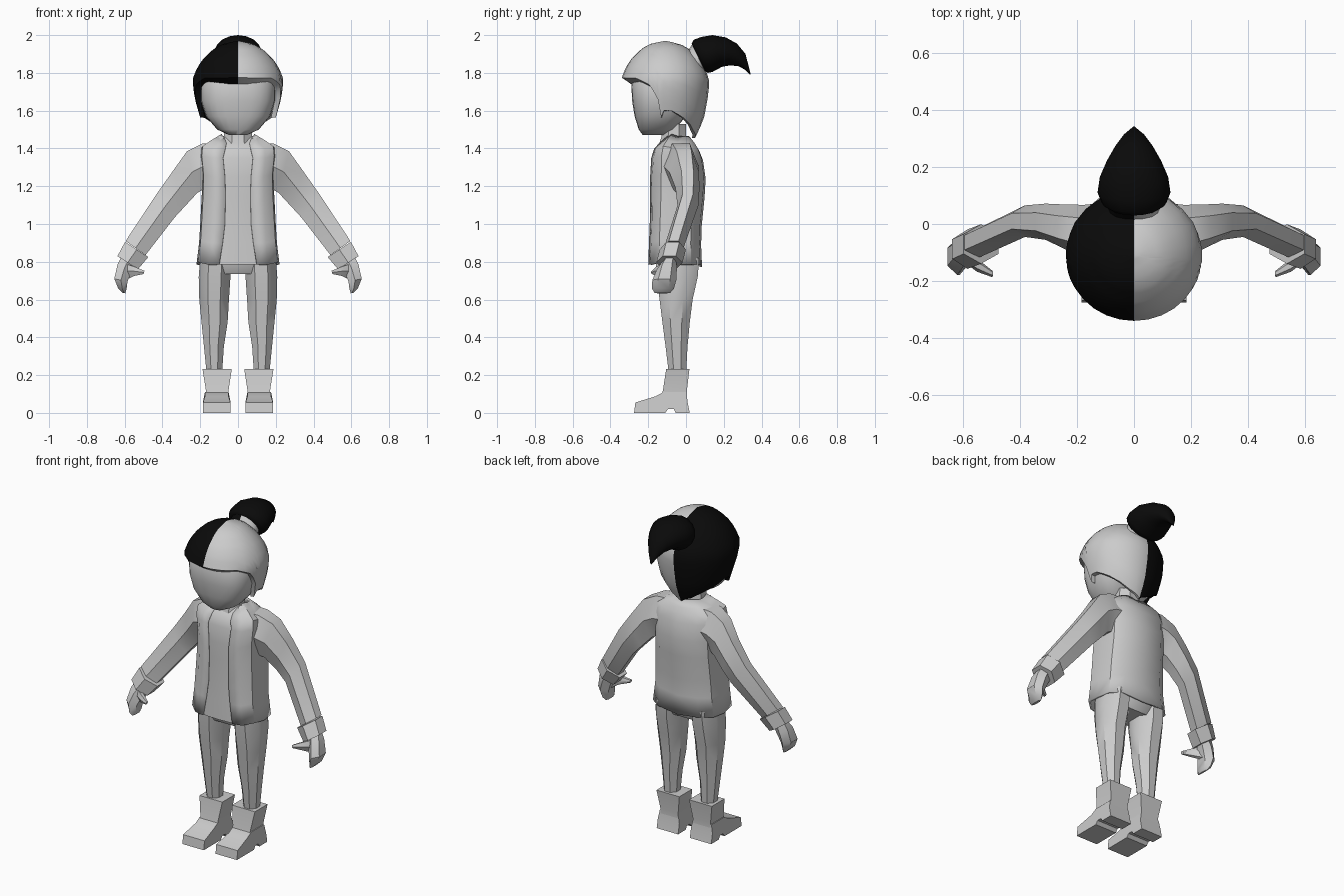
import bpy, bmesh, math
from mathutils import Vector

if "Cube" in bpy.data.objects:
    bpy.data.objects.remove(bpy.data.objects["Cube"])


def material(name, value):
    m = bpy.data.materials.new(name)
    m.diffuse_color = (value, value, value, 1)
    m.use_nodes = True
    m.node_tree.nodes["Principled BSDF"].inputs["Base Color"].default_value = m.diffuse_color
    return m


GREY, BLACK = material("light grey", 0.6), material("black", 0.003)
X, Y = Vector((1, 0, 0)), Vector((0, 1, 0))


def finish(name, rings, closed=True, caps=True, mats=(GREY,), mirror=False, angle=38, thick=0):
    """Skin a list of point rings into one object."""
    bm = bmesh.new()
    rows = [[bm.verts.new(p) for p in r] for r in rings]
    n = len(rows[0])
    for a, b in zip(rows, rows[1:]):
        for i in range(n if closed else n - 1):
            j = (i + 1) % n
            bm.faces.new((a[i], a[j], b[j], b[i]))
    if caps:
        bm.faces.new(rows[0])
        bm.faces.new(rows[-1])
    bmesh.ops.remove_doubles(bm, verts=bm.verts, dist=0.0005)
    bmesh.ops.recalc_face_normals(bm, faces=bm.faces)
    if len(mats) > 1:  # second colour on the -x half
        for f in bm.faces:
            f.material_index = int(f.calc_center_median().x < 0)
    me = bpy.data.meshes.new(name)
    bm.to_mesh(me)
    bm.free()
    for m in mats:
        me.materials.append(m)
    me.shade_smooth()
    me.set_sharp_from_angle(angle=math.radians(angle))
    ob = bpy.data.objects.new(name, me)
    bpy.context.collection.objects.link(ob)
    if mirror:
        mod = ob.modifiers.new("mirror", 'MIRROR')
        mod.use_clip = True
    if thick:
        mod = ob.modifiers.new("thickness", 'SOLIDIFY')
        mod.thickness = thick
    return ob


def tube(name, secs, axis, n=8, power=1, **kw):
    """Each section: two opposite points and the half width along axis."""
    rings = []
    k = 1 / math.cos(math.pi / n) if n <= 8 else 1
    for a, b, h in secs:
        a, b = Vector(a), Vector(b)
        ring = []
        for i in range(n):
            t = 2 * math.pi * (i + (0.5 if n <= 8 else 0)) / n
            c, s = [math.copysign(abs(v * k) ** power, v) for v in (math.cos(t), math.sin(t))]
            ring.append((a + b) / 2 + (a - b) / 2 * c + axis * h * s)
        rings.append(ring)
    return finish(name, rings, **kw)


def level(z, x0, x1, y0, y1):
    y = (y0 + y1) / 2
    return (x1, y, z), (x0, y, z), (y1 - y0) / 2


def lerp(table, v):
    for p, q in zip(table, table[1:]):
        if v <= q[0]:
            t = (v - p[0]) / (q[0] - p[0])
            return [a + (b - a) * t for a, b in zip(p[1:], q[1:])]
    return list(table[-1][1:])


# Head and neck
tube("head", [level(z, -x, x, f, b) for z, x, f, b in (
    (1.472, .05, -.23, -.10), (1.50, .11, -.25, -.06), (1.57, .17, -.272, 0),
    (1.65, .197, -.285, .04), (1.75, .20, -.29, .06), (1.85, .15, -.24, .03))],
    Y, n=24, power=.75, angle=50)
tube("neck", [level(1.40, -.085, .085, -.15, .02), level(1.46, -.075, .075, -.13, 0),
              level(1.53, -.07, .07, -.13, 0)], Y)

# Hair cap: round shell whose hem height depends on the angle from the front
size = [(1.45, .09, .155), (1.5, .15, .18), (1.56, .20, .205), (1.65, .225, .222), (1.70, .235, .23),
        (1.77, .24, .232), (1.83, .215, .208), (1.88, .18, .175), (1.93, .125, .122),
        (1.955, .075, .075), (1.97, 0, 0)]
hem = [(0, 1.775), (50, 1.772), (62, 1.75), (70, 1.735), (80, 1.66), (84, 1.565), (88, 1.60),
       (99, 1.60), (117, 1.565), (150, 1.49), (180, 1.455)]
half = [0, 12, 24, 36, 48, 60, 68, 74, 80, 84, 88, 94, 100, 110, 120, 135, 150, 165, 180]
angles = half + [-a for a in half[-2:0:-1]]
ROWS = 14
rings = []
for r in range(ROWS + 2):
    ring = []
    for a in angles:
        low = lerp(hem, abs(a))[0]
        t = min(r, ROWS) / ROWS
        z = 1.97 - (1.97 - low) * t ** 1.6
        rx, ry = lerp(size, z)
        if r > ROWS:  # rim folded inward
            front = max(0, math.cos(math.radians(a)))
            rx, ry, z = rx * .87, ry * (.90 - .12 * front), z - .035 * front
        t = math.radians(a)
        ring.append((rx * math.sin(t), -.11 - ry * math.cos(t), z))
    rings.append(ring)
finish("hair_cap", rings, caps=False, mats=(GREY, BLACK), angle=45)

# Hair tie and ponytail
tube("hair_tie", [((0, 0, 1.90), (0, .08, 1.79), .09), ((0, .035, 1.955), (0, .125, 1.83), .09)],
     X, n=16, mats=(GREY, BLACK))
tube("ponytail", [((0, u, v), (0, p, q), h) for u, v, p, q, h in (
    (.03, 1.955, .10, 1.81, .095), (.04, 1.975, .115, 1.80, .115), (.08, 1.99, .14, 1.805, .128),
    (.14, 2.0, .19, 1.832, .12), (.21, 1.988, .235, 1.84, .095), (.27, 1.955, .28, 1.835, .065),
    (.315, 1.90, .315, 1.815, .035), (.342, 1.795, .338, 1.79, .004))],
    X, n=16, mats=(BLACK,), angle=50)

# Jacket: half rows from front edge round to the spine, mirrored
rows = [  # height, front edge x, half width, front y, back y
    (.785, .10, .22, -.20, .085), (.90, .082, .206, -.196, .08), (1.0, .07, .20, -.192, .083),
    (1.15, .067, .192, -.19, .098), (1.25, .07, .19, -.19, .104), (1.35, .08, .20, -.184, .09),
    (1.40, .068, .195, -.168, .07), (1.43, .062, .15, -.14, .05), (1.465, .075, .09, -.10, .02)]
jacket = []
for z, e, w, f, b in rows:
    d = b - f
    jacket.append([(e, f, z), (max(e + .005, w * .72), f + .012, z), (w * .96, f + .2 * d, z + .012),
                   (w, f + .5 * d, z), (w * .93, b - .2 * d, z), (w * .62, b - .03 * d, z),
                   (0, b, z - .012)])
finish("jacket", jacket, closed=False, caps=False, mirror=True, thick=.012)

# Shirt front between the jacket edges
shirt = [[(0, f + .002, z), (e * .8, f + .006, z), (e + .03, f + .012, z)]
         for z, e, w, f, b in rows]
finish("shirt_front", shirt, closed=False, caps=False, mirror=True)

# Sleeves, cuffs, hands and thumbs: outer and inner outline points with depth
def limb(name, data, n=8):
    tube(name, [((a, y, b), (c, y, d), h) for a, b, c, d, y, h in data], Y, n=n, mirror=True, angle=32)


limb("sleeve", ((.11, 1.43, .15, 1.20, -.03, .085), (.19, 1.425, .18, 1.185, -.025, .08),
                (.27, 1.385, .215, 1.165, -.01, .068), (.345, 1.28, .275, 1.10, .008, .055),
                (.43, 1.16, .335, 1.035, .01, .048), (.595, .91, .49, .835, -.065, .045)), 6)
limb("cuff", ((.598, .905, .475, .825, -.07, .06), (.638, .83, .53, .76, -.088, .06)), 6)
limb("hand", ((.615, .83, .545, .79, -.085, .03), (.638, .785, .565, .745, -.10, .045),
              (.655, .71, .585, .695, -.115, .055), (.635, .66, .59, .655, -.122, .05),
              (.61, .635, .597, .633, -.125, .035)), 6)
limb("thumb", ((.60, .79, .58, .71, -.11, .025), (.55, .775, .55, .725, -.145, .02),
               (.495, .752, .50, .735, -.175, .01)), 6)

# Trousers
tube("hips", [level(.735, -.17, .17, -.13, .03), level(.79, -.195, .195, -.16, .06),
              level(.92, -.18, .18, -.17, .06)], Y)
tube("trouser_leg", [level(*v) for v in (
    (.20, .085, .165, -.09, 0), (.35, .075, .18, -.108, .008), (.48, .055, .193, -.125, .02),
    (.60, .048, .205, -.14, .035), (.72, .04, .208, -.155, .062), (.82, .04, .20, -.16, .07))],
    Y, mirror=True, angle=40)

# Boots: square shaft on an extruded foot profile
tube("boot_shaft", [level(.09, .05, .17, -.13, .005), level(.12, .05, .17, -.122, .005),
                    level(.232, .033, .188, -.105, .018)], Y, n=4, mirror=True)
profile = [(.02, 0), (.008, .06), (.003, .11), (-.12, .11), (-.16, .088), (-.268, .055), (-.275, 0),
           (-.11, 0), (-.095, .02), (-.065, .02), (-.055, 0)]
finish("boot_foot", [[(x + (.01 if x < .1 else -.01) * (z > .08), y, z) for y, z in profile]
                     for x in (.04, .185)], mirror=True, angle=30)
